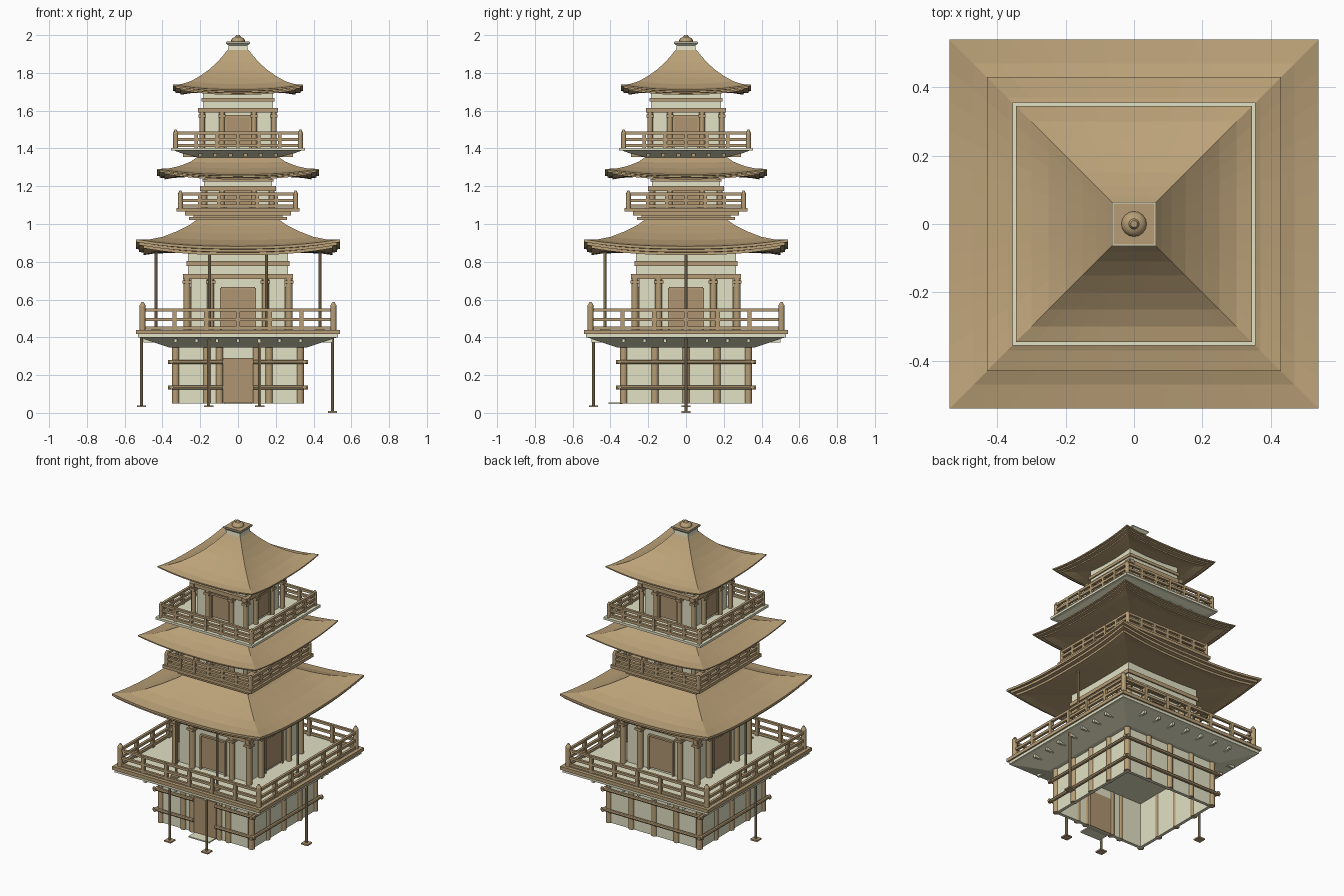
import bpy, bmesh, math
from mathutils import Matrix, Vector

if "Cube" in bpy.data.objects:
    bpy.data.objects.remove(bpy.data.objects["Cube"])


def material(name, rgb):
    m = bpy.data.materials.new(name)
    m.diffuse_color = (*rgb, 1)
    m.use_nodes = True
    m.node_tree.nodes["Principled BSDF"].inputs["Base Color"].default_value = m.diffuse_color
    return m


WOOD = material("wood", (0.47, 0.34, 0.18))
ROOF = material("roof_bark", (0.50, 0.36, 0.19))
CREAM = material("plaster", (0.76, 0.75, 0.55))
DOOR = material("door_wood", (0.43, 0.30, 0.17))


def finish(bm, name, mat, smooth=False):
    bmesh.ops.recalc_face_normals(bm, faces=bm.faces)
    me = bpy.data.meshes.new(name)
    bm.to_mesh(me)
    bm.free()
    ob = bpy.data.objects.new(name, me)
    bpy.context.collection.objects.link(ob)
    me.materials.append(mat)
    if smooth:
        bpy.ops.object.select_all(action='DESELECT')
        ob.select_set(True)
        bpy.context.view_layer.objects.active = ob
        bpy.ops.object.shade_smooth_by_angle(angle=math.radians(40))
    return ob


def turn(k):
    return Matrix.Rotation(k * math.pi / 2, 4, 'Z')


def box(bm, x0, x1, y0, y1, z0, z1, k=0):
    m = Matrix.Translation(((x0 + x1) / 2, (y0 + y1) / 2, (z0 + z1) / 2))
    m = m @ Matrix.Diagonal((x1 - x0, y1 - y0, z1 - z0, 1))
    bmesh.ops.create_cube(bm, size=1, matrix=turn(k) @ m)


def cyl(bm, x, y, z0, z1, r, r2=None, k=0, n=12):
    m = turn(k) @ Matrix.Translation((x, y, (z0 + z1) / 2))
    bmesh.ops.create_cone(bm, cap_ends=True, segments=n, radius1=r, radius2=r if r2 is None else r2,
                          depth=z1 - z0, matrix=m)


def beam(bm, h, y, z, r, k, x0=None, n=8):
    """Round beam along one side, from x0 to h."""
    x0 = -h if x0 is None else x0
    m = turn(k) @ Matrix.Translation(((x0 + h) / 2, y, z)) @ Matrix.Rotation(math.pi / 2, 4, 'Y')
    bmesh.ops.create_cone(bm, cap_ends=True, segments=n, radius1=r, radius2=r, depth=h - x0, matrix=m)


def square_loft(name, prof, mat, n=1, closed=False):
    """Skin square rings (half size, height, corner lift)."""
    bm = bmesh.new()
    rings = []
    for r, z, lift in prof:
        ring = []
        for k in range(4):
            for i in range(n):
                t = 2 * i / n - 1
                ring.append(bm.verts.new(turn(k) @ Vector((r * t, -r, z + lift * abs(t) ** 2.5))))
        rings.append(ring)
    pairs = list(zip(rings, rings[1:]))
    if closed:
        pairs.append((rings[-1], rings[0]))
    for a, b in pairs:
        for i in range(4 * n):
            j = (i + 1) % (4 * n)
            bm.faces.new((a[i], a[j], b[j], b[i]))
    if not closed:
        bm.faces.new(rings[0])
        bm.faces.new(rings[-1])
    return finish(bm, name, mat)


def roof(name, e, z, lift, top, base, inner):
    """Concave roof; top = (half, height) points inward from the eave, then stepped eave layers."""
    prof = [(r, h, lift * max(0, (r - inner) / (e - inner)) ** 1.5) for r, h in reversed(top)]
    d = (z - base) / 3
    for i, inset in enumerate((0, 0.015, 0.04)):
        prof += [(e - inset, z - i * d, lift), (e - inset, z - (i + 1) * d + 0.002, lift)]
    prof += [(e - 0.09, base + 0.01, lift * 0.7), (inner, base + 0.02, 0)]
    square_loft(name, prof, ROOF, n=12, closed=True)


def railing(name, h, z, rails, posts, r, corner_h):
    bm = bmesh.new()
    for k in range(4):
        for i in range(1, posts):
            x = -h + 2 * h * i / posts
            box(bm, x - r, x + r, -h - r, -h + r, z, rails[-1], k)
        for rz in rails:
            box(bm, -h - 0.01, h + 0.01, -h - 0.008, -h + 0.008, rz - 0.008, rz + 0.008, k)
        cyl(bm, -h, -h, z, z + corner_h, r * 1.5, k=k)
        cyl(bm, -h, -h, z + corner_h, z + corner_h + 0.02, r * 1.6, r * 0.5, k=k)
    finish(bm, name, WOOD)


def storey(name, w, z0, z1, ztop, neck, cols, r, door, door_top):
    """Plaster walls, round columns, tie beams, doors and the neck below the eaves."""
    bm = bmesh.new()
    box(bm, -w, w, -w, w, z0, z1)
    box(bm, -neck, neck, -neck, neck, z1 - 0.01, ztop)
    finish(bm, name + "_walls", CREAM)
    bm = bmesh.new()
    bd = bmesh.new()
    c = cols[0]
    for k in range(4):
        for x in [-cols[0]] + [s * q for q in cols[1:] for s in (-1, 1)]:
            cyl(bm, x, -c, z0, z1, r, k=k)
            box(bm, x - r * 1.3, x + r * 1.3, -c - r * 1.3, -c + r * 1.3, z1 - 0.05, z1 - 0.035, k)
        b = c + 0.022
        box(bm, -b, b, -c - 0.015, -c + 0.015, z1 - 0.025, z1, k)
        box(bm, -neck - 0.008, neck + 0.008, -neck - 0.008, -neck + 0.01,
            z1 + (ztop - z1) * 0.35, z1 + (ztop - z1) * 0.55, k)
        # door frame and leaf
        for s in (-1, 1):
            box(bm, s * door - 0.006, s * door + 0.006, -w - 0.016, -w, z0, door_top, k)
        box(bm, -door, door, -w - 0.016, -w, door_top - 0.006, door_top + 0.006, k)
        box(bd, -door, door, -w - 0.009, -w + 0.005, z0 + 0.02, door_top, k)
    finish(bm, name + "_timber_frame", WOOD, True)
    finish(bd, name + "_doors", DOOR)


# Ground floor: thin walls open underneath
bw, bt = bmesh.new(), bmesh.new()
for k in range(4):
    box(bw, -0.335, 0.315, -0.335, -0.315, 0.05, 0.38, k)
    xs = (-0.33, -0.165, -0.098, 0.098, 0.165) if k == 0 else (-0.33, -0.165, 0, 0.165)
    for x in xs:
        cyl(bt, x, -0.33, 0.05, 0.40, 0.02, k=k)
    for z in (0.135, 0.27):
        if k == 0:
            beam(bt, 0.37, -0.352, z, 0.011, k, 0.08)
            beam(bt, -0.08, -0.352, z, 0.011, k, -0.37)
        else:
            beam(bt, 0.37, -0.352, z, 0.011, k)
finish(bw, "ground_walls", CREAM)
finish(bt, "ground_timber_frame", WOOD, True)
bm = bmesh.new()
box(bm, -0.08, 0.08, -0.343, -0.31, 0.05, 0.29)
finish(bm, "entrance_door", DOOR)
bm = bmesh.new()
box(bm, -0.075, 0.075, -0.41, -0.335, 0.046, 0.054)
finish(bm, "door_step", CREAM)

# Lower deck with sloping underside, rim and ribs
square_loft("lower_deck", [(0.34, 0.345, 0), (0.36, 0.345, 0), (0.515, 0.397, 0), (0.53, 0.40, 0),
                           (0.53, 0.436, 0), (0.3, 0.436, 0)], CREAM)
bm = bmesh.new()
for k in range(4):
    box(bm, -0.54, 0.54, -0.54, -0.515, 0.418, 0.44, k)
finish(bm, "lower_deck_rim", WOOD)
bm = bmesh.new()
for k in range(4):
    for i in range(-3, 4):
        box(bm, i * 0.11 - 0.008, i * 0.11 + 0.008, -0.50, -0.34, 0.372, 0.40, k)
finish(bm, "deck_ribs", CREAM)
railing("lower_railing", 0.505, 0.436, (0.45, 0.495, 0.545), 6, 0.011, 0.13)

# Slim props under the deck and under the first roof
bm = bmesh.new()
for x, y, z0, z1 in ((-0.51, 0, 0.03, 0.4), (-0.155, -0.49, 0.03, 0.4), (0.115, -0.49, 0.03, 0.4),
                     (0.5, 0, 0, 0.4), (-0.435, 0, 0.436, 0.86), (0.435, 0, 0.436, 0.86),
                     (-0.15, -0.43, 0.436, 0.86), (0.15, -0.43, 0.436, 0.86)):
    cyl(bm, x, y, z0, z1, 0.008, n=8)
    box(bm, x - 0.024, x + 0.024, y - 0.024, y + 0.024, z0, z0 + 0.009)
finish(bm, "slim_props", WOOD)

# First storey and roof
storey("first_storey", 0.25, 0.43, 0.735, 0.86, 0.265, (0.27, 0.27, 0.145), 0.019, 0.09, 0.66)
roof("first_roof", 0.54, 0.882, 0.037,
     [(0.47, 0.892), (0.40, 0.915), (0.33, 0.95), (0.26, 0.99), (0.2, 1.035)], 0.833, 0.2)

# Second balcony on stepped corbels
square_loft("middle_corbels", [(0.21, 0.99, 0), (0.21, 1.02, 0), (0.26, 1.02, 0), (0.26, 1.037, 0), (0.235, 1.037, 0),
                               (0.235, 1.045, 0), (0.28, 1.045, 0), (0.28, 1.065, 0)], WOOD)
square_loft("middle_deck", [(0.325, 1.065, 0), (0.325, 1.085, 0)], WOOD)
railing("middle_railing", 0.305, 1.083, (1.095, 1.125, 1.158), 6, 0.009, 0.075)
storey("second_storey", 0.165, 1.08, 1.2, 1.27, 0.18, (0.18, 0.18, 0.085), 0.014, 0.065, 1.175)
roof("second_roof", 0.43, 1.262, 0.03,
     [(0.37, 1.273), (0.31, 1.295), (0.25, 1.325), (0.2, 1.365)], 1.234, 0.17)

# Third balcony with bracketed underside
square_loft("upper_deck", [(0.19, 1.335, 0), (0.22, 1.355, 0), (0.30, 1.375, 0), (0.335, 1.388, 0), (0.355, 1.388, 0),
                           (0.355, 1.403, 0)], CREAM)
bm = bmesh.new()
for k in range(4):
    for x in (-0.2, -0.12, -0.04, 0.04, 0.12, 0.2):
        box(bm, x - 0.01, x + 0.01, -0.29, -0.2, 1.355, 1.39, k)
finish(bm, "upper_deck_brackets", WOOD)
railing("upper_railing", 0.33, 1.40, (1.415, 1.448, 1.482), 6, 0.009, 0.08)
storey("third_storey", 0.175, 1.40, 1.615, 1.71, 0.185, (0.19, 0.19, 0.085), 0.015, 0.065, 1.57)
roof("third_roof", 0.345, 1.712, 0.026,
     [(0.30, 1.72), (0.25, 1.742), (0.20, 1.775), (0.15, 1.815), (0.11, 1.855), (0.08, 1.89), (0.055, 1.922)],
     1.682, 0.055)

# Roof cap and finial
square_loft("roof_cap", [(0.055, 1.90, 0), (0.05, 1.945, 0), (0.064, 1.958, 0), (0.064, 1.963, 0)], CREAM)
square_loft("cap_plate", [(0.06, 1.962, 0), (0.06, 1.967, 0)], WOOD)
bm = bmesh.new()
bmesh.ops.create_uvsphere(bm, u_segments=16, v_segments=10, radius=0.037,
                          matrix=Matrix.Translation((0, 0, 1.968)) @ Matrix.Diagonal((1, 1, 0.65, 1)))
cyl(bm, 0, 0, 1.985, 2.0, 0.018, 0.01)
finish(bm, "finial", WOOD, True)
